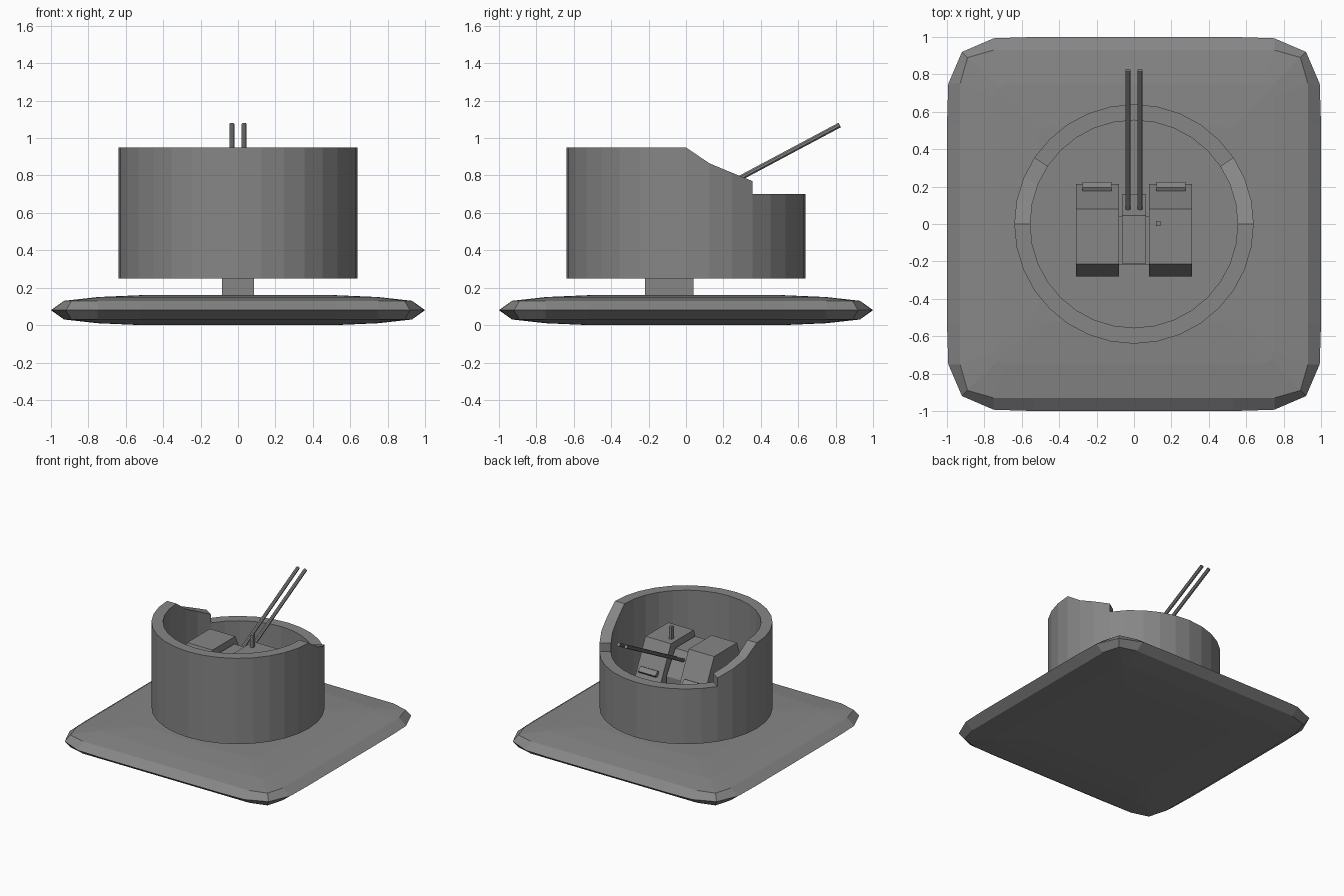
import bpy, bmesh, math
from mathutils import Vector

if "Cube" in bpy.data.objects:
    bpy.data.objects.remove(bpy.data.objects["Cube"])

grey = bpy.data.materials.new("gunmetal grey")
grey.diffuse_color = (0.24, 0.24, 0.24, 1)
grey.use_nodes = True
grey.node_tree.nodes["Principled BSDF"].inputs["Base Color"].default_value = grey.diffuse_color


def make(name, verts, faces):
    bm = bmesh.new()
    vs = [bm.verts.new(v) for v in verts]
    for f in faces:
        bm.faces.new([vs[i] for i in f])
    bmesh.ops.recalc_face_normals(bm, faces=bm.faces)
    me = bpy.data.meshes.new(name)
    bm.to_mesh(me)
    bm.free()
    me.materials.append(grey)
    ob = bpy.data.objects.new(name, me)
    bpy.context.collection.objects.link(ob)
    return ob


def loft(name, rings, closed=False):
    """Skin a stack of equal-length rings; cap the ends, or join them if closed."""
    n, m = len(rings[0]), len(rings)
    verts = [v for r in rings for v in r]
    faces = []
    for k in range(m if closed else m - 1):
        a, b = k * n, (k + 1) % m * n
        faces += [(a + i, a + (i + 1) % n, b + (i + 1) % n, b + i) for i in range(n)]
    if not closed:
        faces += [tuple(range(n)), tuple(range((m - 1) * n, m * n))]
    return make(name, verts, faces)


def extrude_x(name, profile, x0, x1):
    return loft(name, [[(x, y, z) for y, z in profile] for x in (x0, x1)])


def box(name, x0, x1, y0, y1, z0, z1):
    return extrude_x(name, [(y0, z0), (y1, z0), (y1, z1), (y0, z1)], x0, x1)


def rod(name, p, q, r, sides):
    p, q = Vector(p), Vector(q)
    d = (q - p).normalized()
    u = Vector((1, 0, 0)) if abs(d.x) < 0.9 else Vector((0, 1, 0))
    v = d.cross(u)
    ang = [math.tau * (i + 0.5) / sides for i in range(sides)]
    return loft(name, [[c + (u * math.cos(a) + v * math.sin(a)) * r for a in ang] for c in (p, q)])


# base slab: rounded square, widest at mid height
def square_ring(pts, z):
    (a, m), (b, n), (c, _) = pts
    quarter = [(a, -m), (a, m), (b, n), (c, c), (n, b)]
    ring = []
    for k in range(4):
        for x, y in quarter:
            for _ in range(k):
                x, y = -y, x
            ring.append((x, y, z))
    # drop nothing: each quarter starts on the next straight side
    return ring


outlines = [([(1, .53), (.993, .75), (.92, .92)], 0),
            ([(.93, .53), (.93, .75), (.89, .89)], .05),
            ([(.75, .50), (.75, .68), (.73, .73)], .07),
            ([(.52, .36), (.52, .47), (.51, .51)], .08)]
rings = [square_ring(p, .08 - h) for p, h in reversed(outlines)]
rings += [square_ring(p, .08 + h) for p, h in outlines[1:]]
loft("base_slab", rings)

# pedestal carrying the tub
box("pedestal", -.085, .085, -.22, .04, .155, .60)

# armoured tub: 32-sided ring with a rim that slopes down to a low front
SIDES, RO, RI, Z0 = 32, .64, .555, .25


def section(i, z):
    a = math.tau * i / SIDES
    c, s = math.cos(a), math.sin(a)
    return [(RO * c, RO * s, Z0), (RO * c, RO * s, z), (RI * c, RI * s, z), (RI * c, RI * s, Z0)]


slope = [.95, .865, .815, .77]
sections = [section(i, z) for i, z in enumerate(slope)]
sections += [section(i, .70) for i in range(3, 14)]
sections += [section(16 - i, slope[i]) for i in (3, 2, 1, 0)]
sections += [section(i, .95) for i in range(17, 32)]
loft("tub_wall", sections, closed=True)

# tub floor
disc = [math.tau * i / SIDES for i in range(SIDES)]
loft("tub_floor", [[(.56 * math.cos(a), .56 * math.sin(a), z) for a in disc] for z in (.25, .28)])

# side housings with a raised pad on the sloping face
housing = [(-.28, .28), (.215, .28), (.215, .50), (.08, .78), (-.215, .78), (-.28, .60)]
pad = [(.165, .575), (.18, .545), (.215, .545), (.225, .56), (.195, .59)]
for side, s in (("left", -1), ("right", 1)):
    extrude_x(side + "_housing", housing, s * .08, s * .31)
    extrude_x(side + "_pad", pad, s * .12, s * .275)

# central gun cradle with sloping face
extrude_x("gun_cradle", [(-.21, .28), (.16, .28), (.16, .55), (.045, .735), (-.21, .735)], -.065, .065)

# twin barrels
for side, x in (("left", -.033), ("right", .033)):
    rod(side + "_barrel", (x, .03, .648), (x, .822, 1.07), .0145, 8)

# sighting peg on the right housing
box("sight_peg", .118, .142, -.012, .016, .77, .88)
